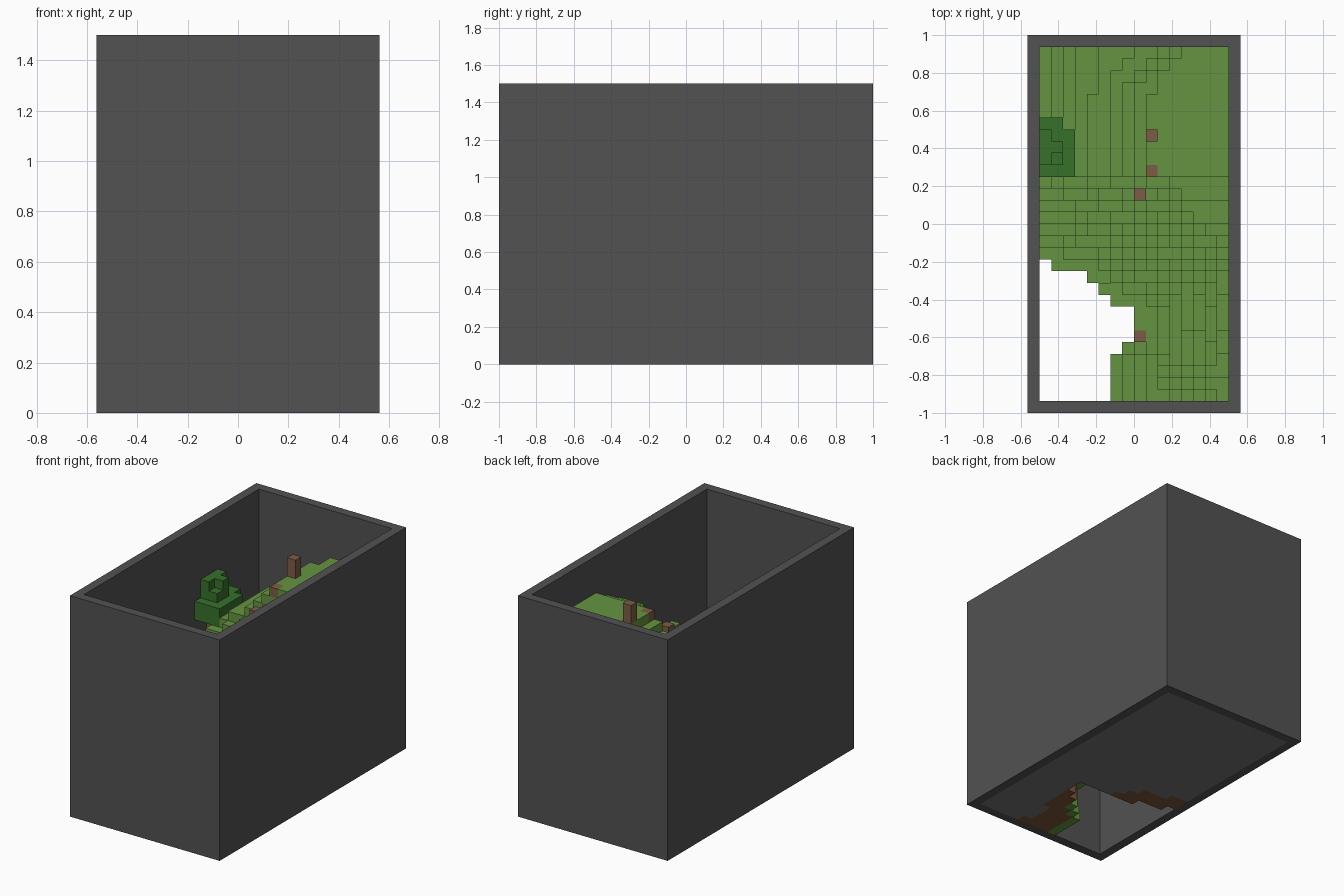
import bpy, bmesh, math
from mathutils import Vector

if "Cube" in bpy.data.objects:
    bpy.data.objects.remove(bpy.data.objects["Cube"], do_unlink=True)

C = 1 / 16                    # block size
NX, NY, NZ = 16, 30, 24       # inner size and wall height in blocks
X0, Y0 = -NX * C / 2, -NY * C / 2


def material(name, rgb):
    col = [(c / 255) ** 2.2 for c in rgb] + [1]
    m = bpy.data.materials.new(name)
    m.use_nodes = True
    m.diffuse_color = col
    b = m.node_tree.nodes["Principled BSDF"]
    b.inputs["Base Color"].default_value = col
    b.inputs["Roughness"].default_value = 0.9
    return m


wall_grey = material("wall grey", (83, 83, 83))
stone_grey = material("stone grey", (114, 114, 114))
dirt_brown = material("dirt brown", (122, 85, 58))
grass_green = material("grass green", (100, 147, 67))
leaf_green = material("leaf green", (58, 112, 47))
wood_brown = material("wood brown", (125, 94, 71))


def add_object(name, bm, mats):
    bmesh.ops.recalc_face_normals(bm, faces=bm.faces)
    me = bpy.data.meshes.new(name)
    bm.to_mesh(me)
    bm.free()
    for m in mats:
        me.materials.append(m)
    ob = bpy.data.objects.new(name, me)
    bpy.context.collection.objects.link(ob)
    return ob


def blocks(name, cells, mats, inner=None):
    """Outer skin of a set of unit blocks {(i, j, k): material slot}."""
    bm = bmesh.new()
    for cell, slot in cells.items():
        for axis in range(3):
            for side in (0, 1):
                near = list(cell)
                near[axis] += 2 * side - 1
                if tuple(near) in cells:
                    continue
                u, v = (axis + 1) % 3, (axis + 2) % 3
                ring = []
                for du, dv in ((0, 0), (1, 0), (1, 1), (0, 1)):
                    p = list(cell)
                    p[axis] += side
                    p[u] += du
                    p[v] += dv
                    ring.append(bm.verts.new((X0 + p[0] * C, Y0 + p[1] * C, p[2] * C)))
                f = bm.faces.new(ring if side else ring[::-1])
                f.material_index = slot
    bmesh.ops.remove_doubles(bm, verts=bm.verts, dist=C / 50)
    return add_object(name, bm, mats)


# Surrounding wall: a rectangular ring pulled upward
bm = bmesh.new()
corners = ((-1, -1), (1, -1), (1, 1), (-1, 1))
outer = [bm.verts.new((sx * (-X0 + C), sy * (-Y0 + C), 0)) for sx, sy in corners]
inner = [bm.verts.new((sx * -X0, sy * -Y0, 0)) for sx, sy in corners]
ring = [bm.faces.new((outer[n], outer[(n + 1) % 4], inner[(n + 1) % 4], inner[n]))
        for n in range(4)]
ext = bmesh.ops.extrude_face_region(bm, geom=ring, use_keep_orig=True)
bmesh.ops.translate(bm, vec=Vector((0, 0, NZ * C)),
                    verts=[g for g in ext["geom"] if isinstance(g, bmesh.types.BMVert)])
add_object("surrounding_wall", bm, [wall_grey])

# Pit: first solid column of each row, from the front
pit_edge = [6, 6, 6, 6, 7, 8, 8, 8, 6, 5, 4, 1]
pit = {(i, j) for j, n in enumerate(pit_edge) for i in range(n)}


def undercut(i, j):
    return (i <= 7 and 8 <= j <= 9) or (8 <= i <= 10 and i - 2 <= j <= 9)


def height(i, j):
    # hillside rising to the plateau, its edge drifting at the back
    drift = max(0, j - 25) * 0.75 * min(1, max(0, (i - 3) / 6))
    hill = 12 + min(8, (i - drift) * 8 / 9)
    # slope falling into the pit, and the general fall to the front
    rate = 1.5 if j > 5 else 0.9 + 0.1 * j
    bowl = min(math.hypot((i - a) * rate, (j - b) * 1.9) for a, b in pit)
    front = 20 - 0.6 * max(0, 19 - j)
    h = max(1, round(min(hill, bowl, front)))
    return max(h, 3) if undercut(i, j) else h


# Hillside: grass over dirt over stone
STONE, DIRT, GRASS = 0, 1, 2
ground, top = {}, {}
for i in range(NX):
    for j in range(NY):
        if (i, j) in pit:
            continue
        h = top[i, j] = height(i, j)
        for k in range(2 if undercut(i, j) else 0, h):
            ground[i, j, k] = GRASS if k == h - 1 else DIRT if k >= h - 4 else STONE
blocks("hillside", ground, [stone_grey, dirt_brown, grass_green])

# Bare wooden posts
for n, (i, j, tip) in enumerate(((9, 22, 22), (9, 19, 20), (8, 17, 18), (8, 5, 3))):
    base = top[i, j]
    blocks(f"post_{n + 1}", {(i, j, k): 0 for k in range(base, max(tip, base + 1))},
           [wood_brown])

# Tree trunk and stepped leaves against the side wall
blocks("tree_trunk", {(0, 21, k): 0 for k in range(top[0, 21], 14)}, [wood_brown])
leaves = {}
for k in (14, 15):
    for i in range(3):
        for j in range(19, 24):
            if not (i == 2 and j == 23):
                leaves[i, j, k] = 0
for k in (16, 17):
    for i, j in ((0, 20), (0, 21), (0, 22), (1, 21)):
        leaves[i, j, k] = 0
leaves[1, 20, 16] = 0
blocks("tree_leaves", leaves, [leaf_green])
